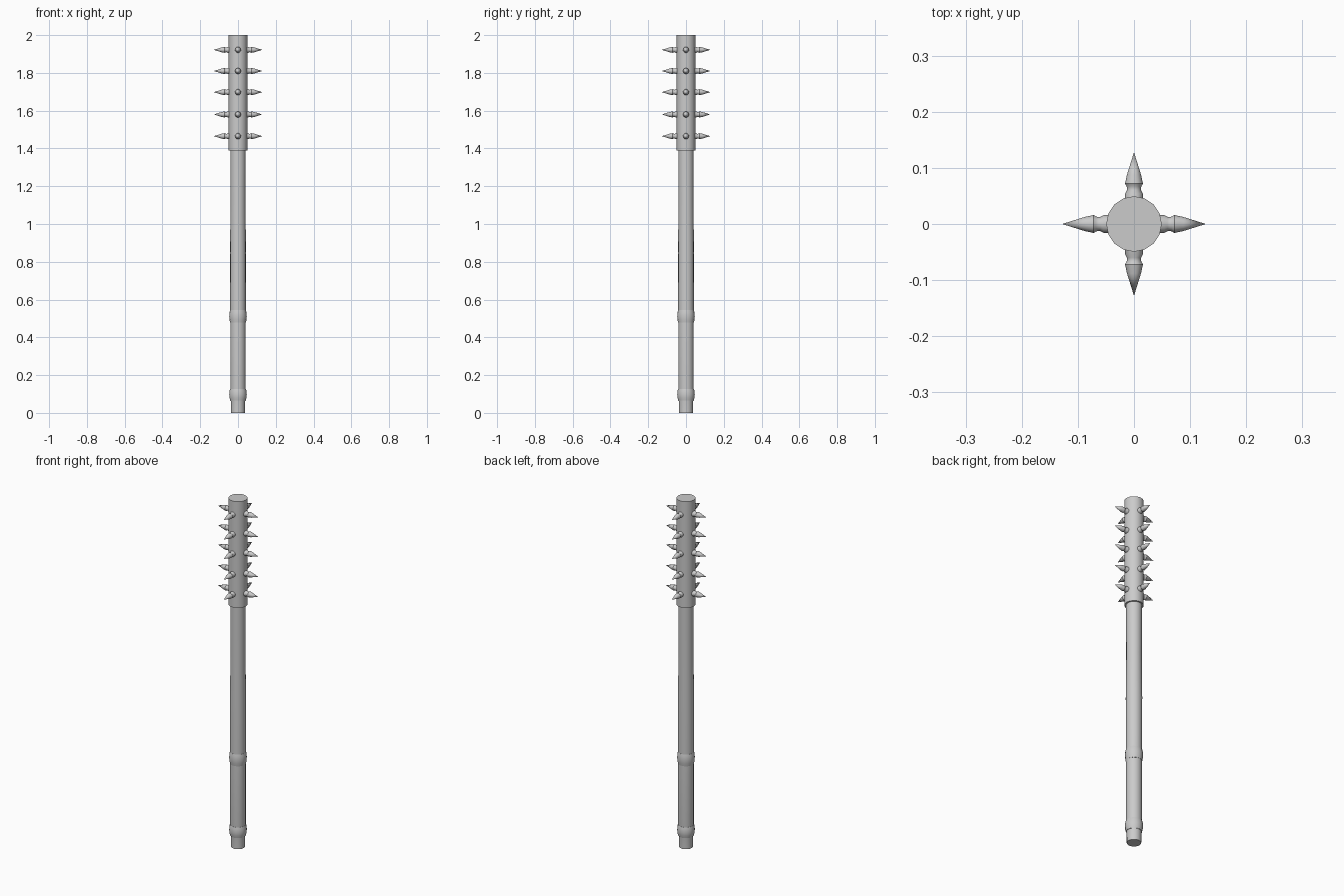
import bpy, bmesh, math
from mathutils import Matrix

if "Cube" in bpy.data.objects:
    bpy.data.objects.remove(bpy.data.objects["Cube"])


def lathe(name, profile, sides, matrix=Matrix()):
    """Revolve (radius, height) points around z; ends are capped or pointed."""
    bm = bmesh.new()
    rings = []
    for r, z in profile:
        if r == 0:
            rings.append([bm.verts.new((0, 0, z))] * sides)
        else:
            rings.append([bm.verts.new((r * math.cos(2 * math.pi * i / sides),
                                        r * math.sin(2 * math.pi * i / sides), z))
                          for i in range(sides)])
    for low, high in zip(rings, rings[1:]):
        for i in range(sides):
            j = (i + 1) % sides
            corners = [low[i], low[j], high[j], high[i]]
            bm.faces.new(list(dict.fromkeys(corners)))
    if profile[0][0] > 0:
        bm.faces.new(rings[0][::-1])
    if profile[-1][0] > 0:
        bm.faces.new(rings[-1])
    bmesh.ops.recalc_face_normals(bm, faces=bm.faces)
    mesh = bpy.data.meshes.new(name)
    bm.to_mesh(mesh)
    bm.free()
    obj = bpy.data.objects.new(name, mesh)
    bpy.context.collection.objects.link(obj)
    obj.matrix_world = matrix
    bpy.ops.object.select_all(action='DESELECT')
    obj.select_set(True)
    bpy.context.view_layer.objects.active = obj
    bpy.ops.object.shade_smooth_by_angle(angle=math.radians(35))
    return obj


# Wooden shaft with a narrower foot
lathe("shaft", [(0.037, 0), (0.038, 0.06), (0.041, 0.09), (0.041, 0.5),
                (0.042, 0.85), (0.040, 1.1), (0.041, 1.41)], 16)

# Two rounded grip bands
for name, z0, z1, bottom in (("lower_band", 0.065, 0.127, 0.041),
                             ("upper_band", 0.478, 0.545, 0.042)):
    h = z1 - z0
    lathe(name, [(bottom, z0), (0.045, z0 + 0.25 * h), (0.0465, z0 + 0.5 * h),
                 (0.045, z0 + 0.8 * h), (0.042, z1)], 16)

# Cylindrical striking head
lathe("head", [(0.0495, 1.39), (0.0495, 2.0)], 16)

# Collared spikes: five rows of four around the head
spike = [(0.016, 0.03), (0.016, 0.054), (0.0125, 0.060), (0.013, 0.067),
         (0.016, 0.072), (0.0125, 0.088), (0.0, 0.128)]
for row, z in enumerate((1.465, 1.58, 1.698, 1.81, 1.922)):
    for k in range(4):
        place = (Matrix.Translation((0, 0, z))
                 @ Matrix.Rotation(k * math.pi / 2, 4, 'Z')
                 @ Matrix.Rotation(math.pi / 2, 4, 'Y'))
        lathe(f"spike_{row + 1}_{k + 1}", spike, 12, place)
